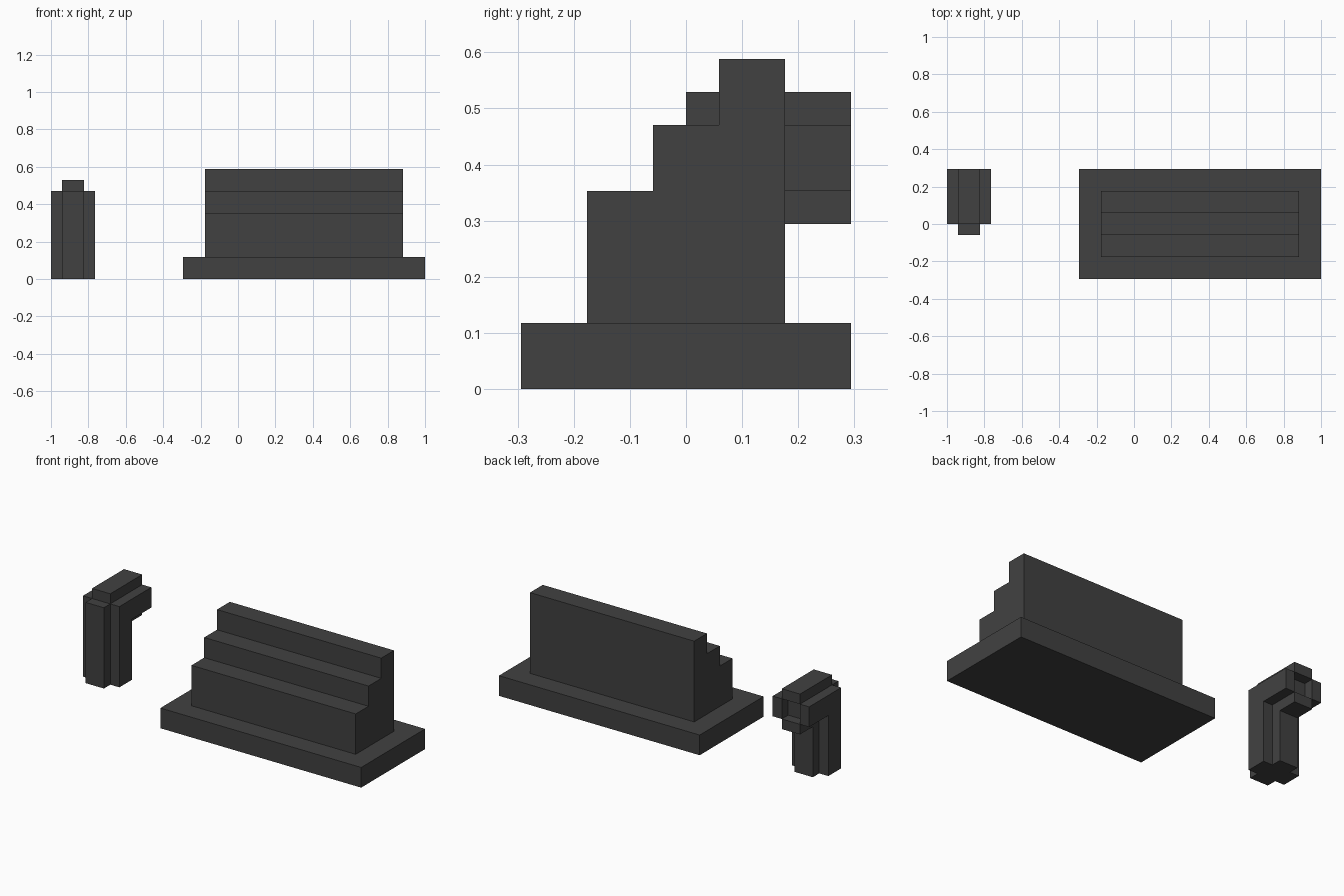
import bpy, bmesh
from itertools import product
from mathutils import Vector

if "Cube" in bpy.data.objects:
    bpy.data.objects.remove(bpy.data.objects["Cube"])

U = 1 / 17  # grid unit of the blocky design

grey = bpy.data.materials.new("dark_grey")
grey.diffuse_color = (0.053, 0.053, 0.053, 1)
grey.use_nodes = True
grey.node_tree.nodes["Principled BSDF"].inputs["Base Color"].default_value = grey.diffuse_color


def finish(name, bm):
    mesh = bpy.data.meshes.new(name)
    bm.to_mesh(mesh)
    bm.free()
    mesh.materials.append(grey)
    obj = bpy.data.objects.new(name, mesh)
    bpy.context.collection.objects.link(obj)
    return obj


def extrude_x(name, profile, x0, x1):
    """Extrude a (y, z) profile, in grid units, from x0 to x1."""
    bm = bmesh.new()
    face = bm.faces.new([bm.verts.new((x0 * U, y * U, z * U)) for y, z in profile])
    ext = bmesh.ops.extrude_face_region(bm, geom=[face])
    moved = [v for v in ext["geom"] if isinstance(v, bmesh.types.BMVert)]
    bmesh.ops.translate(bm, verts=moved, vec=((x1 - x0) * U, 0, 0))
    bmesh.ops.recalc_face_normals(bm, faces=bm.faces)
    return finish(name, bm)


def block(x0, x1, y0, y1, z0, z1):
    """Set of unit cells filling a box."""
    return set(product(range(x0, x1), range(y0, y1), range(z0, z1)))


def skin(name, cells):
    """Outer surface of a set of unit cells, with flat areas merged."""
    bm = bmesh.new()
    for cell in cells:
        for axis, side in product(range(3), (0, 1)):
            step = [0, 0, 0]
            step[axis] = 2 * side - 1
            if tuple(c + s for c, s in zip(cell, step)) in cells:
                continue
            corners = [(0, 0), (1, 0), (1, 1), (0, 1)]
            verts = []
            for a, b in corners if side else corners[::-1]:
                p = Vector(cell)
                p[axis] += side
                p[(axis + 1) % 3] += a
                p[(axis + 2) % 3] += b
                verts.append(bm.verts.new(p * U))
            bm.faces.new(verts)
    bmesh.ops.remove_doubles(bm, verts=bm.verts, dist=U * 0.01)
    bmesh.ops.dissolve_limit(bm, angle_limit=0.01, verts=bm.verts, edges=bm.edges)
    return finish(name, bm)


# Wide base slab and the three steps on top
extrude_x("base_slab", [(-5, 0), (5, 0), (5, 2), (-5, 2)], -5, 17)
extrude_x("steps", [(-3, 2), (3, 2), (3, 10), (1, 10), (1, 8),
                    (-1, 8), (-1, 6), (-3, 6)], -3, 15)

# Bent pipe: cross-shaped post, cross-shaped arm, shallow opening in the arm end
post = block(-17, -13, 0, 2, 0, 8) | block(-16, -14, -1, 3, 0, 8)
arm = block(-17, -13, 0, 5, 6, 8) | block(-16, -14, 0, 5, 5, 9)
opening = block(-16, -14, 4, 5, 6, 8)
skin("bent_pipe", (post | arm) - opening)
